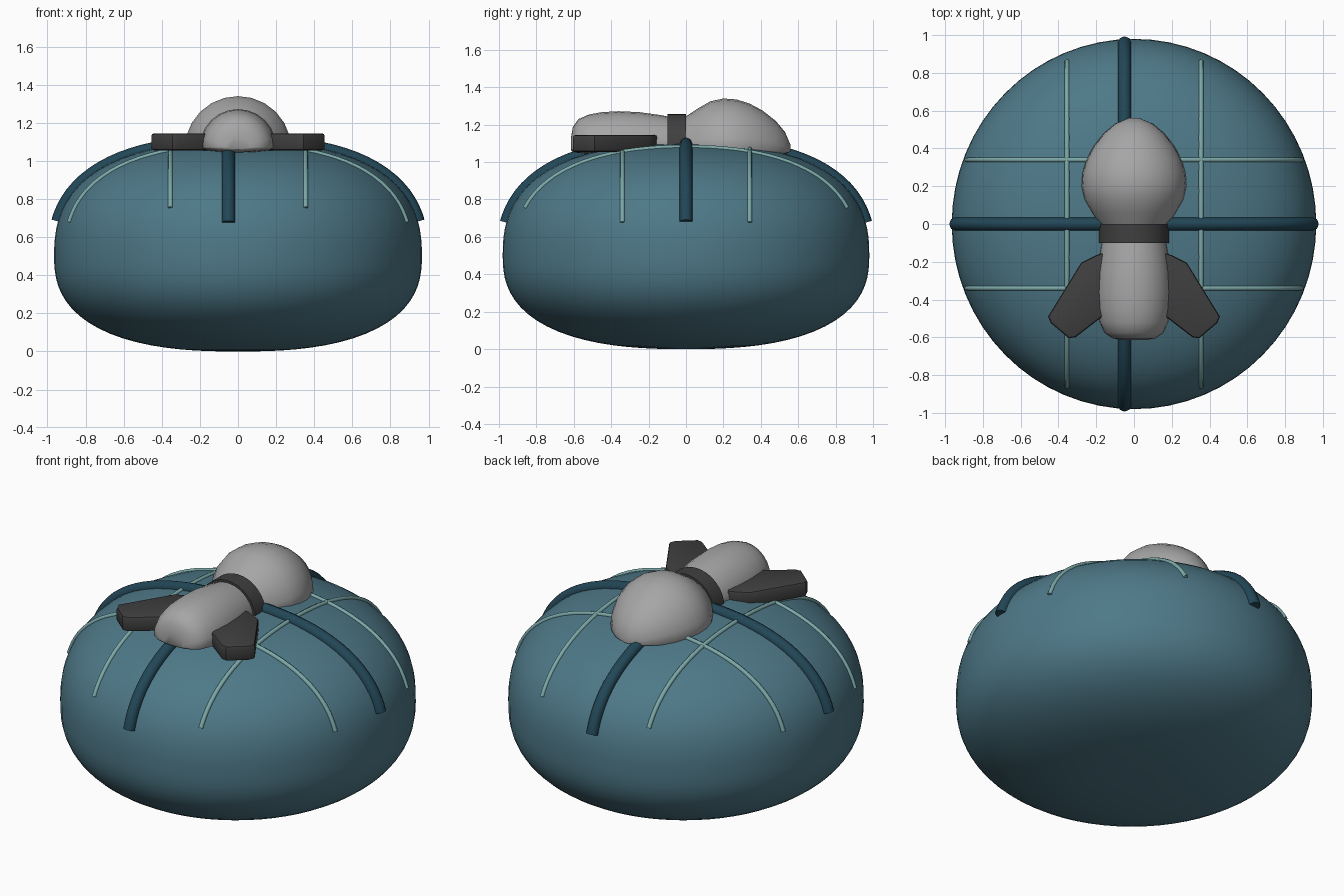
import bpy, bmesh, math
from mathutils import Vector

if "Cube" in bpy.data.objects:
    bpy.data.objects.remove(bpy.data.objects["Cube"])

RX, RY, ZC, UP, DOWN, N = 0.965, 0.98, 0.5, 0.6, 0.5, 2.5


def material(name, rgb):
    m = bpy.data.materials.new(name)
    m.diffuse_color = (*rgb, 1)
    m.use_nodes = True
    m.node_tree.nodes["Principled BSDF"].inputs["Base Color"].default_value = m.diffuse_color
    return m


TEAL = material("cushion teal", (0.076, 0.19, 0.245))
NAVY = material("deep teal", (0.016, 0.062, 0.095))
PALE = material("pale teal", (0.20, 0.39, 0.39))
GREY = material("light grey", (0.38, 0.38, 0.38))
DARK = material("charcoal", (0.05, 0.05, 0.05))


def finish(name, bm, mat, angle=40):
    bmesh.ops.recalc_face_normals(bm, faces=bm.faces[:])
    mesh = bpy.data.meshes.new(name)
    bm.to_mesh(mesh)
    bm.free()
    mesh.materials.append(mat)
    ob = bpy.data.objects.new(name, mesh)
    bpy.context.collection.objects.link(ob)
    smooth(ob, angle)
    return ob


def smooth(ob, angle):
    bpy.ops.object.select_all(action='DESELECT')
    ob.select_set(True)
    bpy.context.view_layer.objects.active = ob
    bpy.ops.object.shade_smooth_by_angle(angle=math.radians(angle))


def surface_z(x, y):
    """Height of the cushion's upper side."""
    r = math.hypot(x / RX, y / RY)
    return ZC + UP * max(0.0, 1 - r ** N) ** (1 / N)


# Cushion: a squashed, rounded-off sphere
bm = bmesh.new()
bmesh.ops.create_uvsphere(bm, u_segments=64, v_segments=40, radius=1)
for v in bm.verts:
    r, z = math.hypot(v.co.x, v.co.y), v.co.z
    k = 1 / (r ** N + abs(z) ** N) ** (1 / N)
    v.co = (v.co.x * k * RX, v.co.y * k * RY, ZC + z * k * (UP if z > 0 else DOWN))
finish("cushion", bm, TEAL, 60)


def strand(name, axis, offset, end, radius, mat):
    """Tube lying over the cushion along one axis."""
    steps = 40
    pts = []
    for i in range(steps + 1):
        t = end * math.sin(math.pi * (i / steps - 0.5))
        x, y = (t, offset) if axis == 'x' else (offset, t)
        pts.append((x, y, surface_z(x, y)))
    cu = bpy.data.curves.new(name, 'CURVE')
    cu.dimensions = '3D'
    cu.bevel_depth = radius
    cu.bevel_resolution = 2
    cu.use_fill_caps = True
    sp = cu.splines.new('POLY')
    sp.points.add(steps)
    for p, co in zip(sp.points, pts):
        p.co = (*co, 1)
    cu.materials.append(mat)
    ob = bpy.data.objects.new(name, cu)
    bpy.context.collection.objects.link(ob)
    bpy.ops.object.select_all(action='DESELECT')
    ob.select_set(True)
    bpy.context.view_layer.objects.active = ob
    bpy.ops.object.convert(target='MESH')
    smooth(bpy.context.object, 50)


# Two thick cords crossing on top, four thin seams in a grid
strand("cord_across", 'x', 0.0, 0.945, 0.035, NAVY)
strand("cord_lengthwise", 'y', -0.05, 0.96, 0.035, NAVY)
for s in (-1, 1):
    strand("seam_across", 'x', s * 0.34, 0.885, 0.013, PALE)
    strand("seam_lengthwise", 'y', s * 0.355, 0.86, 0.013, PALE)


def lathe(name, profile, axis_z, mat, low=0.15, angle=40, seg=24):
    """Turn (y, radius) points around the y axis, flattening the underside."""
    bm = bmesh.new()
    rings = []
    for y, r in profile:
        ring = []
        for i in range(seg):
            a = 2 * math.pi * i / seg
            z = r * math.sin(a)
            ring.append(bm.verts.new((r * math.cos(a), y, axis_z + (z if z > 0 else z * low))))
        rings.append(ring)
    for a, b in zip(rings, rings[1:]):
        for i in range(seg):
            j = (i + 1) % seg
            bm.faces.new((a[i], a[j], b[j], b[i]))
    bm.faces.new(rings[0])
    bm.faces.new(rings[-1])
    return finish(name, bm, mat, angle)


# Large rounded lobe at the back, smaller lobe at the front, collar between
lathe("rear_lobe", [(-0.03, 0.165), (0.0, 0.185), (0.06, 0.225), (0.13, 0.265), (0.2, 0.28),
                    (0.27, 0.275), (0.34, 0.253), (0.41, 0.215), (0.48, 0.16), (0.53, 0.1),
                    (0.56, 0.03)], 1.06, GREY, angle=50)
lathe("front_lobe", [(-0.06, 0.165), (-0.14, 0.18), (-0.25, 0.195), (-0.36, 0.2), (-0.45, 0.195),
                     (-0.52, 0.182), (-0.575, 0.158), (-0.605, 0.115), (-0.615, 0.06)],
      1.072, GREY, angle=50)
lathe("collar", [(-0.1, 0.187), (0.0, 0.187)], 1.07, DARK, low=0.3, angle=35, seg=32)

# Side fins: bevelled flat plates
OUTLINE = [(0.1, -0.13), (0.2, -0.165), (0.28, -0.205), (0.455, -0.49), (0.44, -0.525),
           (0.345, -0.605), (0.31, -0.6), (0.18, -0.5), (0.1, -0.45)]
for side, s in (("left", -1), ("right", 1)):
    bm = bmesh.new()
    base = bm.faces.new([bm.verts.new((s * x, y, 1.055)) for x, y in OUTLINE])
    top = bmesh.ops.extrude_face_region(bm, geom=[base])
    for v in top['geom']:
        if isinstance(v, bmesh.types.BMVert):
            v.co += Vector((0, 0, 0.09))
    bmesh.ops.recalc_face_normals(bm, faces=bm.faces[:])
    rims = [e for e in bm.edges if abs(e.verts[0].co.z - e.verts[1].co.z) < 1e-4]
    bmesh.ops.bevel(bm, geom=rims, offset=0.014, segments=2, profile=0.5, affect='EDGES')
    finish(side + "_fin", bm, DARK, 40)
